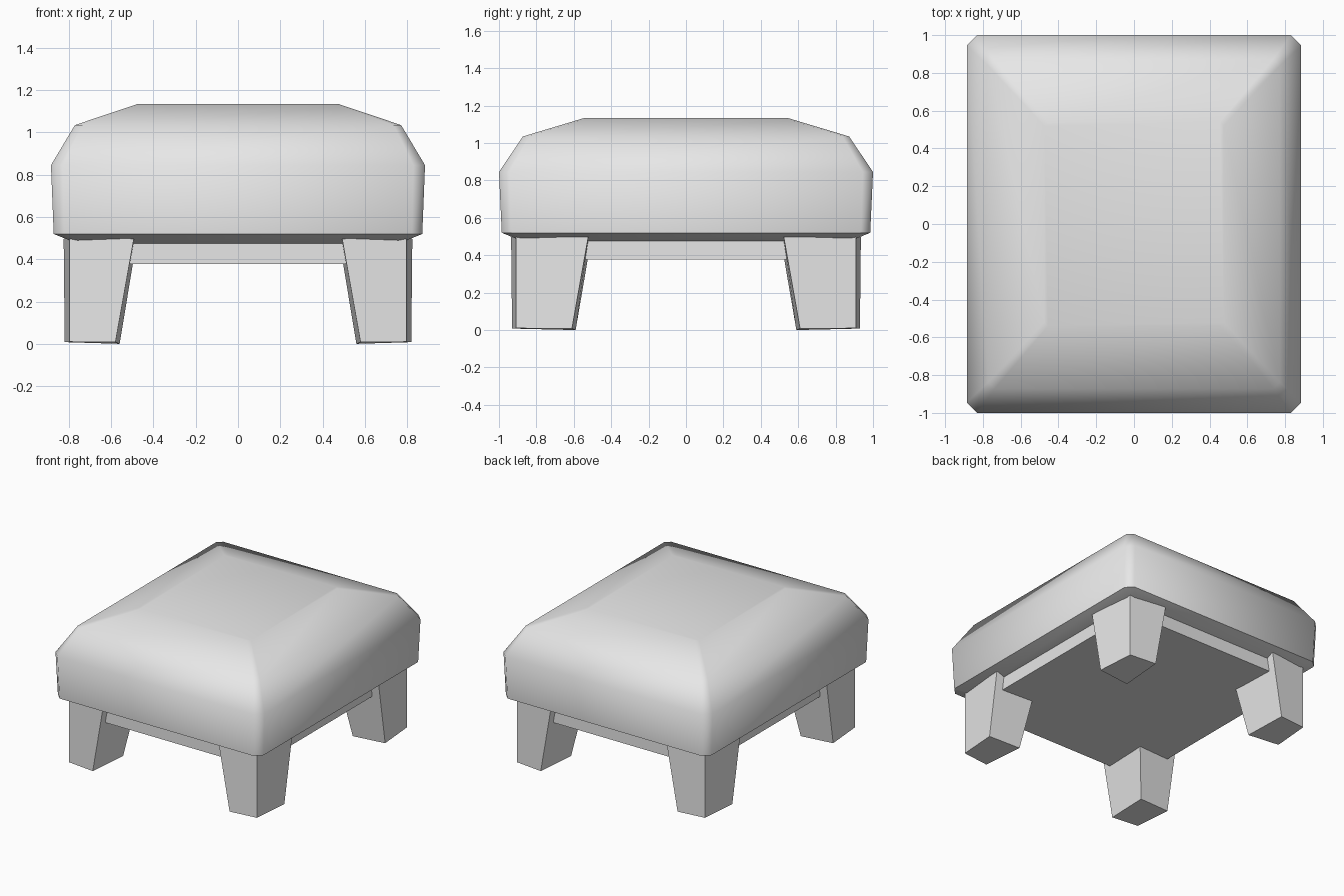
import bpy, bmesh, math

if "Cube" in bpy.data.objects:
    bpy.data.objects.remove(bpy.data.objects["Cube"])

grey = bpy.data.materials.new("plain grey")
grey.diffuse_color = (0.8, 0.8, 0.8, 1)
grey.use_nodes = True
grey.node_tree.nodes["Principled BSDF"].inputs["Base Color"].default_value = grey.diffuse_color


def loft(name, rings, smooth=False):
    """Skin a closed solid through a list of equally long point rings."""
    bm = bmesh.new()
    loops = [[bm.verts.new(p) for p in ring] for ring in rings]
    n = len(loops[0])
    for a, b in zip(loops, loops[1:]):
        for i in range(n):
            j = (i + 1) % n
            bm.faces.new((a[i], a[j], b[j], b[i]))
    bm.faces.new(loops[0][::-1])
    bm.faces.new(loops[-1])
    bmesh.ops.recalc_face_normals(bm, faces=bm.faces)
    mesh = bpy.data.meshes.new(name)
    bm.to_mesh(mesh)
    bm.free()
    mesh.materials.append(grey)
    obj = bpy.data.objects.new(name, mesh)
    bpy.context.collection.objects.link(obj)
    if smooth:
        bpy.ops.object.select_all(action='DESELECT')
        obj.select_set(True)
        bpy.context.view_layer.objects.active = obj
        bpy.ops.object.shade_smooth_by_angle(angle=math.radians(60))
    return obj


def chamfered(x, y, c, z):
    """Rectangle with cut corners at height z."""
    return [(x - c, -y, z), (x, -y + c, z), (x, y - c, z), (x - c, y, z),
            (-x + c, y, z), (-x, y - c, z), (-x, -y + c, z), (-x + c, -y, z)]


# Padded cushion: tapered underside, upright sides, domed top
loft("cushion", [chamfered(*r) for r in (
    (0.76, 0.875, 0.03, 0.475),
    (0.872, 0.985, 0.05, 0.52),
    (0.885, 1.0, 0.055, 0.845),
    (0.772, 0.872, 0.035, 1.035),
    (0.475, 0.54, 0.02, 1.135))], smooth=True)

# Frame under the cushion
loft("frame", [[(x, y, z) for x, y in
                ((0.76, -0.875), (0.76, 0.875), (-0.76, 0.875), (-0.76, -0.875))]
               for z in (0.377, 0.476)])

# Four tapered legs, mirrored to the corners
foot = [(0.797, 0.908, 0.01), (0.58, 0.93, 0.008), (0.56, 0.59, 0.0), (0.82, 0.61, 0.008)]
head = [(0.797, 0.908, 0.501), (0.493, 0.935, 0.497), (0.478, 0.505, 0.497), (0.825, 0.523, 0.497)]
for sx, side in ((-1, "left"), (1, "right")):
    for sy, end in ((-1, "front"), (1, "back")):
        loft(f"{end}_{side}_leg", [[(sx * x, sy * y, z) for x, y, z in ring]
                                   for ring in (foot, head)])
